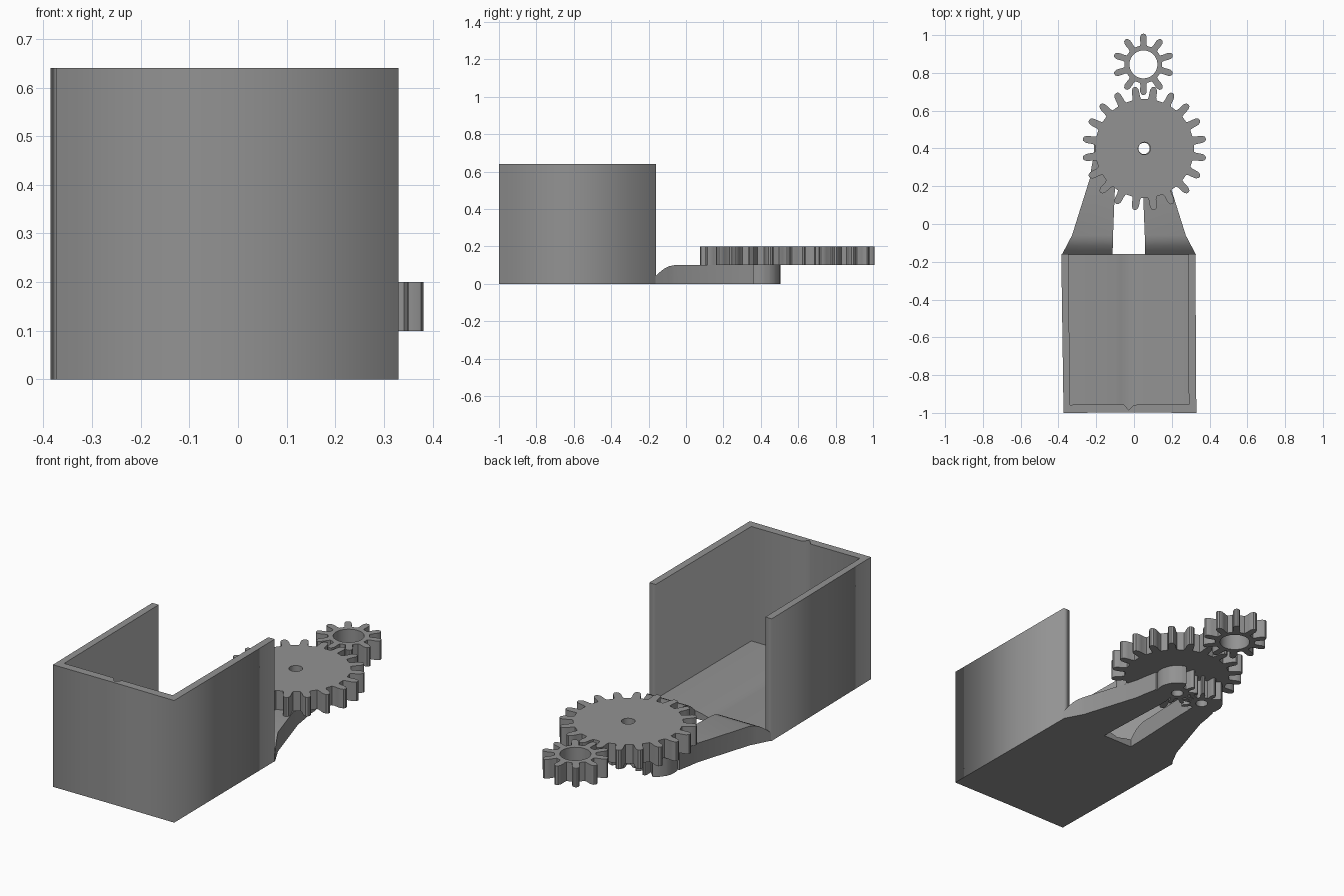
import bpy, bmesh, math

if "Cube" in bpy.data.objects:
    bpy.data.objects.remove(bpy.data.objects["Cube"])

MID = -0.027          # symmetry line of the holder
T = 2 * math.pi

grey = bpy.data.materials.new("plain_grey")
grey.diffuse_color = (0.29, 0.29, 0.29, 1)
grey.use_nodes = True
grey.node_tree.nodes["Principled BSDF"].inputs["Base Color"].default_value = grey.diffuse_color


def circle(cx, cy, r, n=32):
    return [(cx + r * math.cos(T * i / n), cy + r * math.sin(T * i / n)) for i in range(n)]


def plate(name, loops, z0, z1, smooth=True):
    """Extrude flat outlines; later loops become holes."""
    cu = bpy.data.curves.new(name, 'CURVE')
    cu.dimensions, cu.fill_mode = '2D', 'BOTH'
    cu.extrude = (z1 - z0) / 2
    for pts in loops:
        sp = cu.splines.new('POLY')
        sp.points.add(len(pts) - 1)
        for p, (x, y) in zip(sp.points, pts):
            p.co = (x, y, 0, 1)
        sp.use_cyclic_u = True
    tmp = bpy.data.objects.new(name, cu)
    bpy.context.collection.objects.link(tmp)
    me = bpy.data.meshes.new_from_object(tmp.evaluated_get(bpy.context.evaluated_depsgraph_get()))
    bpy.data.objects.remove(tmp)
    bm = bmesh.new()
    bm.from_mesh(me)
    bmesh.ops.remove_doubles(bm, verts=bm.verts, dist=1e-5)
    bmesh.ops.translate(bm, verts=bm.verts, vec=(0, 0, (z0 + z1) / 2))
    return finish(name, bm, smooth)


def loft(name, rings):
    """Skin a row of matching closed sections and cap both ends."""
    bm = bmesh.new()
    vs = [[bm.verts.new(p) for p in ring] for ring in rings]
    n = len(vs[0])
    for a, b in zip(vs, vs[1:]):
        for i in range(n):
            j = (i + 1) % n
            bm.faces.new((a[i], a[j], b[j], b[i]))
    bm.faces.new(vs[0])
    bm.faces.new(vs[-1])
    return finish(name, bm, True)


def finish(name, bm, smooth):
    bmesh.ops.recalc_face_normals(bm, faces=bm.faces)
    me = bpy.data.meshes.new(name)
    bm.to_mesh(me)
    bm.free()
    me.materials.clear()
    me.materials.append(grey)
    ob = bpy.data.objects.new(name, me)
    bpy.context.collection.objects.link(ob)
    if smooth:
        bpy.ops.object.select_all(action='DESELECT')
        ob.select_set(True)
        bpy.context.view_layer.objects.active = ob
        bpy.ops.object.shade_smooth_by_angle(angle=math.radians(30))
    return ob


def gear(cx, cy, teeth, root, tip, phase, width=0.5, plain=None):
    """Rounded tooth outline; plain(angle) marks where the rim stays round."""
    # (share of half tooth width, share of tooth height)
    shape = [(-1.25, 0), (-1.0, 0.2), (-0.92, 0.5), (-0.8, 0.75), (-0.45, 0.95), (0, 1),
             (0.45, 0.95), (0.8, 0.75), (0.92, 0.5), (1.0, 0.2), (1.25, 0)]
    half = T / teeth * width / 2
    pts = []
    for k in range(teeth):
        for w, h in shape:
            a = phase + T * k / teeth + w * half
            r = root + (tip - root) * h
            if plain and plain(a):
                r = tip
            pts.append((cx + r * math.cos(a), cy + r * math.sin(a)))
    return pts


# Open box: three walls with a small crease inside the front wall
plate("box_walls", [[(-0.373, -1), (MID, -0.998), (0.33, -1), (0.325, -0.16), (0.288, -0.16),
                     (0.29, -0.955), (0.0, -0.957), (-0.027, -0.985), (-0.055, -0.955),
                     (-0.338, -0.957), (-0.348, -0.16), (-0.385, -0.16)]], 0, 0.64, False)

# Box floor with a shallow channel along the middle
section = [(-0.36, 0), (0.305, 0), (0.305, 0.04), (0.05, 0.04), (0.015, 0.033), (MID, 0.022),
           (-0.069, 0.033), (-0.104, 0.04), (-0.36, 0.04)]
loft("box_floor", [[(x, y, z) for x, z in section] for y in (-0.99, -0.16)])

# Two arms that ramp up from the floor and taper towards the hubs
stations = [(-0.162, 0.355, 0.086, 0.04), (-0.14, 0.343, 0.086, 0.062), (-0.115, 0.330, 0.085, 0.082),
            (-0.09, 0.317, 0.085, 0.094), (-0.06, 0.301, 0.084, 0.1), (0.24, 0.207, 0.072, 0.1),
            (0.30, 0.198, 0.072, 0.1), (0.36, 0.186, 0.08, 0.1)]
for side, label in ((-1, "left"), (1, "right")):
    loft(label + "_arm", [[(MID + side * i, y, 0), (MID + side * o, y, 0),
                           (MID + side * o, y, z), (MID + side * i, y, z)]
                          for y, o, i, z in stations])
    # Hub: round outside, meshing teeth towards the other arm
    cx = MID + side * 0.08
    rim = gear(cx, 0.4, 10, 0.06, 0.098, T / 20 if side > 0 else T / 10, 0.45,
               lambda a: side * math.cos(a) > 0.2)
    if side > 0:
        rim = gear(cx, 0.4, 10, 0.06, 0.105, math.pi, 0.45, lambda a: math.cos(a) > 0.2)
    else:
        rim = gear(cx, 0.4, 10, 0.06, 0.105, T / 20, 0.45, lambda a: math.cos(a) < -0.2)
    plate(label + "_hub", [rim, circle(cx, 0.4, 0.03)], 0, 0.1)

# Large driven gear and small ring gear
plate("large_gear", [gear(0.055, 0.4, 20, 0.262, 0.33, math.radians(9), 0.46),
                     circle(0.055, 0.4, 0.033)], 0.1, 0.2)
plate("small_gear", [gear(0.05, 0.845, 10, 0.1, 0.163, -math.pi / 2, 0.46),
                     circle(0.05, 0.845, 0.074, 48)], 0.1, 0.2)
